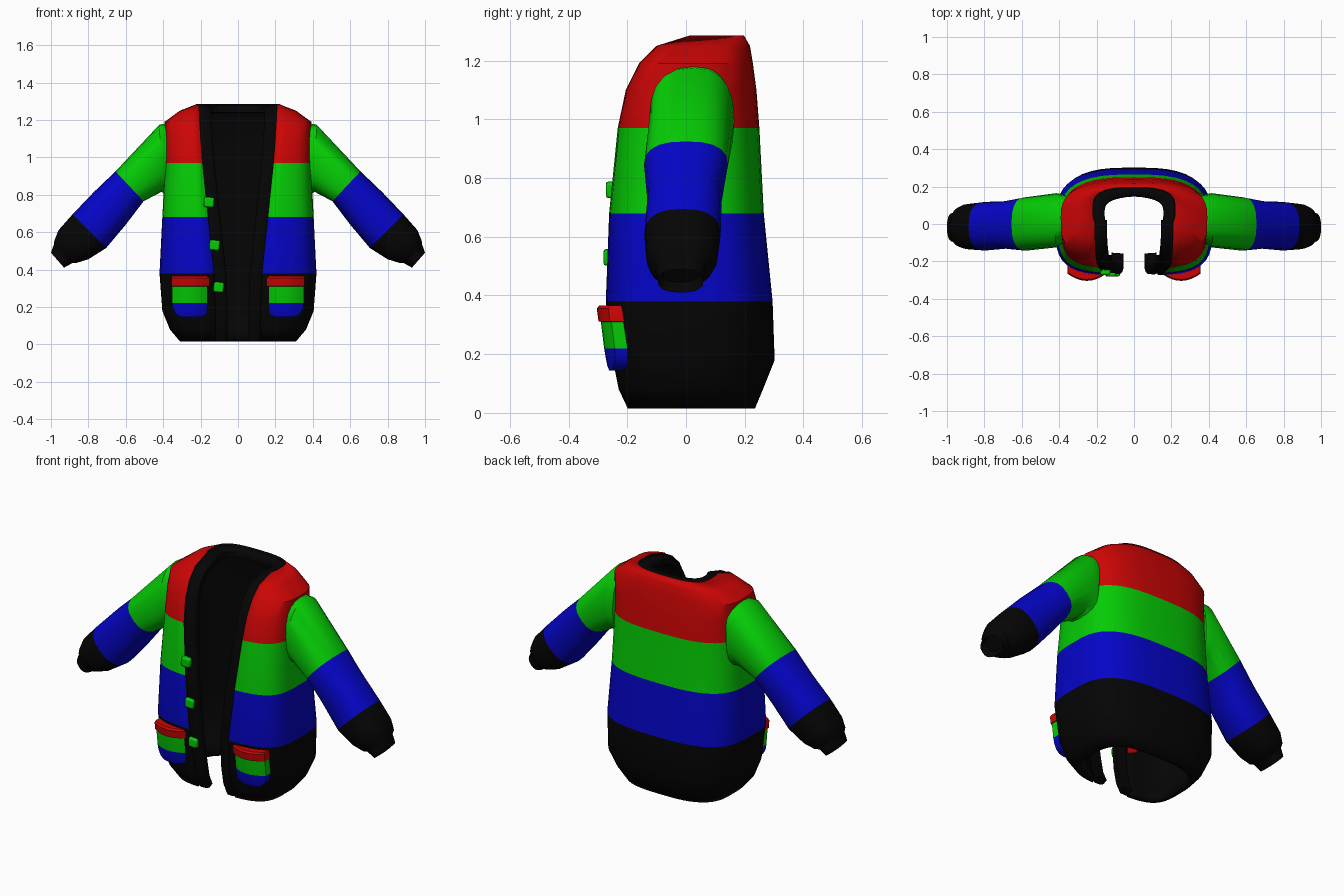
import bpy, bmesh, math
from mathutils import Vector

if "Cube" in bpy.data.objects:
    bpy.data.objects.remove(bpy.data.objects["Cube"])


def material(name, color):
    m = bpy.data.materials.new(name)
    m.use_nodes = True
    m.diffuse_color = (*color, 1)
    m.node_tree.nodes["Principled BSDF"].inputs["Base Color"].default_value = (*color, 1)
    return m


LOW = 0.0015
MATS = [material("red wool", (0.6, LOW, LOW)), material("green wool", (LOW, 0.6, LOW)),
        material("blue wool", (LOW, LOW, 0.58)), material("black wool", (LOW, LOW, LOW))]
RED, GREEN, BLUE, BLACK = range(4)


def superellipse(t, n):
    """Unit superellipse point; t = 0 gives (0, 1)."""
    s, c = math.sin(t), math.cos(t)
    return (math.copysign(abs(s) ** (2 / n), s), math.copysign(abs(c) ** (2 / n), c))


def loft(name, rings, color, closed=True):
    """Skin a list of point rings; color(i, centre) picks the material of a face."""
    bm = bmesh.new()
    rows = [[bm.verts.new(p) for p in r] for r in rings]
    n = len(rows[0])
    for i in range(len(rows) - 1):
        for j in range(n if closed else n - 1):
            k = (j + 1) % n
            f = bm.faces.new((rows[i][j], rows[i][k], rows[i + 1][k], rows[i + 1][j]))
            f.material_index = color(i, f.calc_center_median())
    if closed:
        for i, row in ((0, rows[0]), (len(rows) - 2, rows[-1])):
            f = bm.faces.new(row)
            f.material_index = color(i, f.calc_center_median())
        bmesh.ops.recalc_face_normals(bm, faces=bm.faces)
    mesh = bpy.data.meshes.new(name)
    bm.to_mesh(mesh)
    bm.free()
    ob = bpy.data.objects.new(name, mesh)
    bpy.context.collection.objects.link(ob)
    for m in MATS:
        mesh.materials.append(m)
    return ob


def smooth(ob, angle=40):
    bpy.ops.object.select_all(action="DESELECT")
    ob.select_set(True)
    bpy.context.view_layer.objects.active = ob
    bpy.ops.object.shade_smooth_by_angle(angle=math.radians(angle))


def mirror(ob):
    ob.modifiers.new("mirror", "MIRROR").use_axis[0] = True


# Body shell: height, half width, front y, back y, half width of the front gap
BODY = [(0.015, 0.31, -0.20, 0.235, 0.12), (0.08, 0.365, -0.23, 0.262, 0.12),
        (0.18, 0.405, -0.25, 0.302, 0.12), (0.38, 0.42, -0.274, 0.295, 0.128),
        (0.68, 0.405, -0.264, 0.265, 0.16), (0.97, 0.39, -0.237, 0.25, 0.19),
        (1.10, 0.39, -0.21, 0.24, 0.20), (1.19, 0.392, -0.165, 0.228, 0.205),
        (1.25, 0.31, -0.112, 0.218, 0.208), (1.285, 0.222, -0.03, 0.198, 0.21)]
STEPS = 40
FRONT_N, BACK_N = 3.8, 2.9


def body_ring(z, w, front, back, gap):
    cy, d = (front + back) / 2, (back - front) / 2
    t0 = math.asin((gap / w) ** (FRONT_N / 2))
    pts = []
    for j in range(STEPS + 1):
        t = t0 + (2 * math.pi - 2 * t0) * j / STEPS
        x, c = superellipse(t, FRONT_N if math.cos(t) > 0 else BACK_N)
        pts.append(Vector((w * x, cy - d * c, z)))
    return pts


def stripe(i, c):
    return BLACK if c.z < 0.38 else BLUE if c.z < 0.68 else GREEN if c.z < 0.97 else RED


rings = [body_ring(*row) for row in BODY]
body = loft("cardigan_body", rings, stripe, closed=False)
lining = body.modifiers.new("lining", "SOLIDIFY")
lining.thickness, lining.offset = 0.035, -1
lining.material_offset = lining.material_offset_rim = BLACK
smooth(body)

# Button band: runs up one front edge, round the neck and down the other
path = [r[0] for r in rings[:-1]] + rings[-1] + [r[-1] for r in reversed(rings[:-1])]
sections = []
for i, p in enumerate(path):
    tangent = (path[min(i + 1, len(path) - 1)] - path[max(i - 1, 0)]).normalized()
    side = max(-1, min(1, p.x / 0.12))
    inner = p - Vector((0.065 * side, 0.05 * max(0, p.y / 0.19) * (p.z > 1.26), 0))
    across = (inner - p).normalized()
    out = across.cross(tangent).normalized()
    if out.z < -0.1 or out.y > 0.5:
        out = -out
    sections.append([p - out * 0.01, p.lerp(inner, 0.25) - out * 0.004,
                     p.lerp(inner, 0.8) - out * 0.005, inner - out * 0.016,
                     inner - out * 0.045, p - out * 0.05])
smooth(loft("button_band", sections, lambda i, c: BLACK), 50)

# Sleeves: top x, z, bottom x, z, half depth, centre y
SLEEVE = [(0.36, 1.185, 0.375, 0.80, 0.125, 0.03), (0.42, 1.175, 0.41, 0.815, 0.145, 0.02),
          (0.655, 0.925, 0.505, 0.765, 0.143, 0.0), (0.77, 0.815, 0.60, 0.64, 0.127, -0.005),
          (0.885, 0.695, 0.705, 0.515, 0.13, -0.012), (0.96, 0.61, 0.80, 0.455, 0.122, -0.014),
          (0.982, 0.555, 0.865, 0.435, 0.105, -0.016), (0.984, 0.535, 0.885, 0.435, 0.084, -0.018),
          (1.0, 0.49, 0.93, 0.41, 0.078, -0.018), (0.975, 0.51, 0.92, 0.445, 0.06, -0.018)]
sleeve_rings = []
for tx, tz, bx, bz, depth, cy in SLEEVE:
    centre = Vector(((tx + bx) / 2, cy, (tz + bz) / 2))
    half = Vector(((tx - bx) / 2, 0, (tz - bz) / 2))
    ring = []
    for j in range(20):
        s, c = superellipse(2 * math.pi * j / 20, 2.5)
        ring.append(centre + half * c + Vector((0, depth * s, 0)))
    sleeve_rings.append(ring)
sleeve = loft("sleeves", sleeve_rings, lambda i, c: GREEN if i < 2 else BLUE if i < 4 else BLACK)
mirror(sleeve)
smooth(sleeve)

# Patch pockets with a thick lip, wrapped on the body: height, half width, front y
POCKET = [(0.145, 0.05, -0.262), (0.16, 0.078, -0.268), (0.19, 0.096, -0.274), (0.22, 0.1, -0.279),
          (0.31, 0.1, -0.29), (0.312, 0.104, -0.298), (0.355, 0.104, -0.304), (0.365, 0.1, -0.296)]
pocket_rings = []
for z, w, y in POCKET:
    arc = [(k / 4 - 1) for k in range(9)]
    front = [Vector((0.252 + w * a, y + 0.036 * (w / 0.1 * a) ** 2, z)) for a in arc]
    back = [Vector((0.252 + w * a, -0.228 + 0.028 * max(0, a), z)) for a in (1, 0, -1)]
    pocket_rings.append(front + back)
pocket = loft("pockets", pocket_rings, lambda i, c: BLUE if i < 3 else GREEN if i < 4 else RED)
mirror(pocket)
smooth(pocket, 35)

# Buttons on the right-hand band
for number, (x, z, y) in enumerate([(-0.155, 0.76, -0.255), (-0.125, 0.53, -0.263), (-0.103, 0.305, -0.262)]):
    bpy.ops.mesh.primitive_cube_add(size=1, location=(x, y, z), rotation=(0, math.radians(5), 0))
    button = bpy.context.object
    button.name = f"button_{number + 1}"
    button.dimensions = (0.054, 0.036, 0.054)
    bpy.ops.object.transform_apply(location=False, rotation=False, scale=True)
    button.data.materials.append(MATS[GREEN])
    bevel = button.modifiers.new("bevel", "BEVEL")
    bevel.width, bevel.segments = 0.009, 2
    smooth(button)
